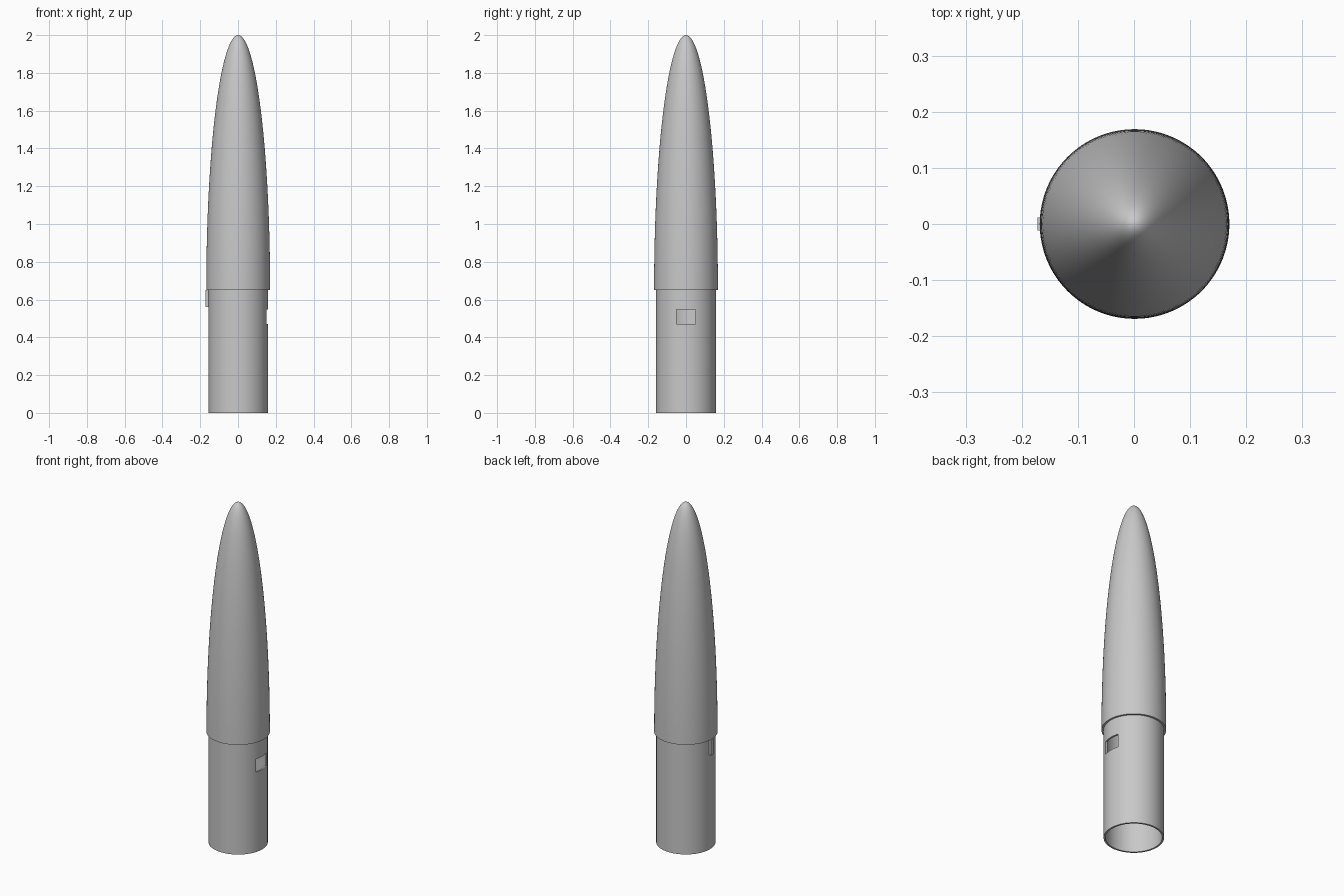
import bpy
import bmesh
from math import sin, cos, pi, radians

old = bpy.data.objects.get("Cube")
if old:
    bpy.data.objects.remove(old, do_unlink=True)

# Main sizes
AXIS_X = 0.001
NOSE_R, TUBE_R, BORE_R = 0.169, 0.158, 0.148
SEAM_Z, TIP_Z, TIP_WALL = 0.65, 2.0, 0.02
SEGMENTS, STEPS = 128, 48

grey = bpy.data.materials.new("light_grey")
grey.use_nodes = True
grey.diffuse_color = (0.58, 0.58, 0.58, 1)
grey.node_tree.nodes["Principled BSDF"].inputs["Base Color"].default_value = grey.diffuse_color


def add_object(name, bm):
    bmesh.ops.recalc_face_normals(bm, faces=bm.faces)
    mesh = bpy.data.meshes.new(name)
    bm.to_mesh(mesh)
    bm.free()
    mesh.materials.append(grey)
    obj = bpy.data.objects.new(name, mesh)
    bpy.context.collection.objects.link(obj)
    obj.location.x = AXIS_X
    return obj


def lathe(name, profile):
    """Spin a list of (radius, height) points about the vertical axis."""
    bm = bmesh.new()
    verts = [bm.verts.new((r, 0, z)) for r, z in profile]
    edges = [bm.edges.new(pair) for pair in zip(verts, verts[1:])]
    bmesh.ops.spin(bm, geom=verts + edges, cent=(0, 0, 0), axis=(0, 0, 1),
                   angle=2 * pi, steps=SEGMENTS, use_duplicate=False)
    bmesh.ops.remove_doubles(bm, verts=bm.verts, dist=0.00002)
    return add_object(name, bm)


def box(name, low, high):
    bm = bmesh.new()
    bmesh.ops.create_cube(bm, size=1)
    for v in bm.verts:
        v.co = [(a + b) / 2 + c * (b - a) for a, b, c in zip(low, high, v.co)]
    return add_object(name, bm)


def ellipse_arc(radius, top):
    arc = [(radius * cos(i / STEPS * pi / 2),
            SEAM_Z + (top - SEAM_Z) * sin(i / STEPS * pi / 2)) for i in range(STEPS)]
    return arc + [(0, top)]


def smooth(obj):
    bpy.ops.object.select_all(action="DESELECT")
    obj.select_set(True)
    bpy.context.view_layer.objects.active = obj
    bpy.ops.object.shade_smooth_by_angle(angle=radians(30))


# Hollow elliptical nose with a lip over the shoulder
outer = ellipse_arc(NOSE_R, TIP_Z)
inner = ellipse_arc(BORE_R, TIP_Z - TIP_WALL)
nose = lathe("nose_cone", [(TUBE_R, SEAM_Z)] + outer)
bore = lathe("nose_inner_wall", inner)
bore.data.flip_normals()

# Open shoulder tube
shoulder = lathe("shoulder_tube", [(BORE_R, SEAM_Z), (BORE_R, 0), (TUBE_R, 0),
                                   (TUBE_R, SEAM_Z), (BORE_R, SEAM_Z)])

# Slot cut through one side of the shoulder
cutter = box("slot_cutter", (0.1, -0.05, 0.47), (0.2, 0.05, 0.547))
cutter.hide_render = True
cut = shoulder.modifiers.new("slot", "BOOLEAN")
cut.operation, cut.solver, cut.object = "DIFFERENCE", "EXACT", cutter
bpy.context.view_layer.objects.active = shoulder
bpy.ops.object.modifier_apply(modifier=cut.name)
bpy.data.objects.remove(cutter, do_unlink=True)

# Small locating key on the opposite side, under the lip
box("locating_key", (-0.173, -0.012, 0.56), (-0.152, 0.012, SEAM_Z))

for part in (nose, bore, shoulder):
    smooth(part)
